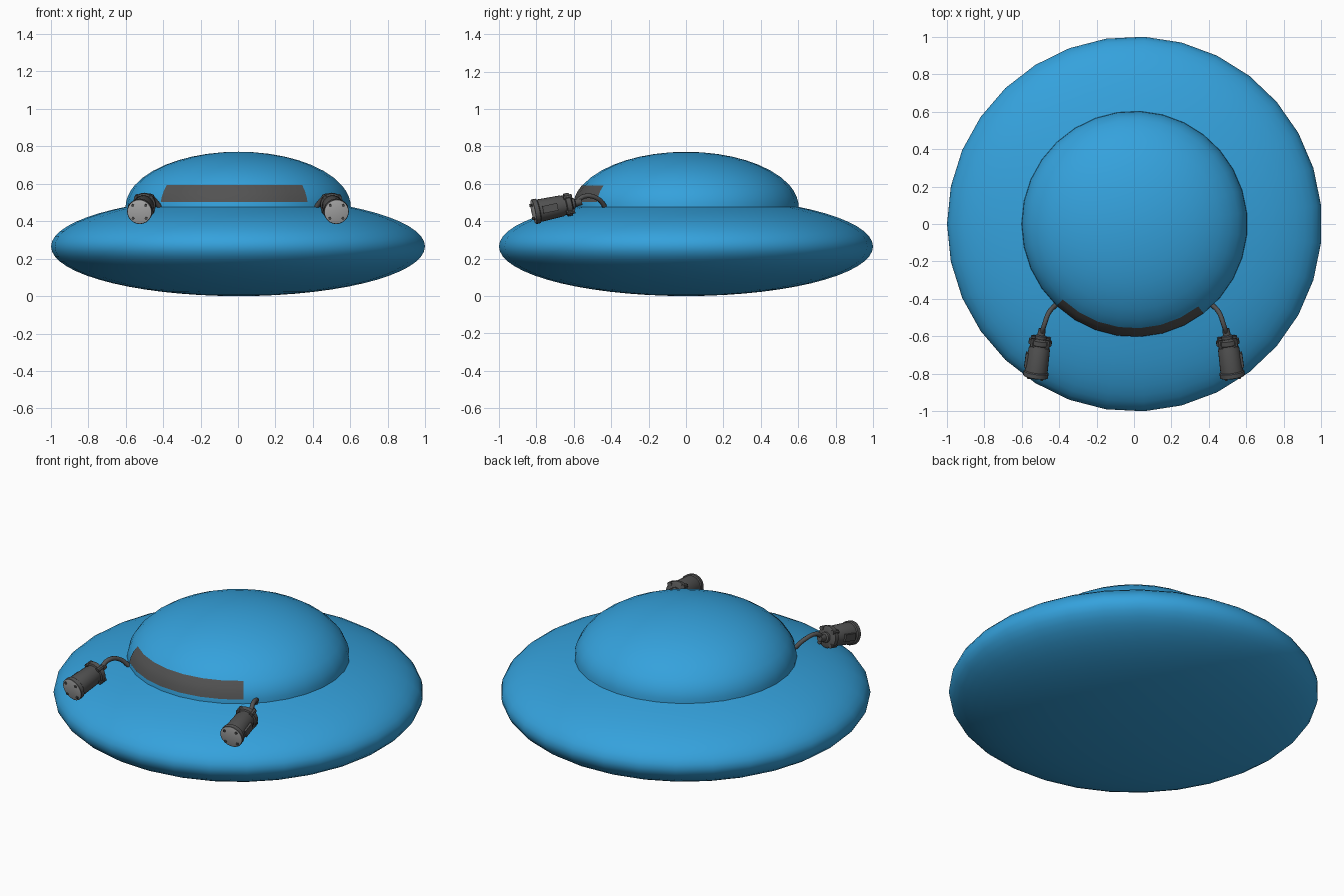
import bpy, bmesh
from math import sin, cos, pi, radians
from mathutils import Vector, Matrix

if "Cube" in bpy.data.objects:
    bpy.data.objects.remove(bpy.data.objects["Cube"])


def material(name, rgb):
    m = bpy.data.materials.new(name)
    m.diffuse_color = (*rgb, 1)
    m.use_nodes = True
    m.node_tree.nodes["Principled BSDF"].inputs["Base Color"].default_value = m.diffuse_color
    return m


BLUE = material("blue_paint", (0.035, 0.36, 0.72))
DARK = material("dark_metal", (0.085, 0.085, 0.085))
LIGHT = material("light_metal", (0.42, 0.42, 0.42))


def finish(bm, name, mat, matrix=Matrix()):
    bmesh.ops.remove_doubles(bm, verts=bm.verts, dist=1e-5)
    bm.transform(matrix)
    mesh = bpy.data.meshes.new(name)
    bm.to_mesh(mesh)
    bm.free()
    mesh.materials.append(mat)
    ob = bpy.data.objects.new(name, mesh)
    bpy.context.collection.objects.link(ob)
    return ob


def lathe(name, profile, mat, sides, matrix=Matrix(), first=0, last=None):
    """Revolve (radius, height) points, listed bottom to top on the outside."""
    last = sides if last is None else last
    bm = bmesh.new()
    cols = []
    for k in range(first, last + 1):
        a = pi + 2 * pi * k / sides
        cols.append([bm.verts.new((r * cos(a), r * sin(a), z)) for r, z in profile])
    for c, d in zip(cols, cols[1:]):
        for i in range(len(profile) - 1):
            quad = [c[i], d[i], d[i + 1], c[i + 1]]
            if profile[i][0] == 0:
                quad.pop(1)
            elif profile[i + 1][0] == 0:
                quad.pop(2)
            bm.faces.new(quad)
    return finish(bm, name, mat, matrix)


SIDES = 31
R = 1.0013
centre = Matrix.Translation((0.0026, 0, 0))

# Saucer hull: lower part of a flat ellipsoid, up to the dome seam
angles = [-90 + 6 * i for i in range(24)] + [53.13]
hull = [(0 if a == -90 else R * cos(radians(a)), 0.265 + 0.265 * sin(radians(a))) for a in angles]
lathe("saucer_hull", hull, BLUE, SIDES, centre)


# Dome and the window band on its front
def dome_profile(degs, grow=0.0):
    return [(0 if a == 90 else (0.603 + grow) * cos(radians(a)),
             0.476 + (0.295 + grow) * sin(radians(a))) for a in degs]


band = [4.9, 11, 17, 23]
lathe("dome", dome_profile([0] + band + [32, 41, 50, 58, 66, 74, 82, 90]), BLUE, SIDES, centre)
lathe("front_window", dome_profile(band, 0.002), DARK, SIDES, centre, 4, 11)

# Front lamps on bent arms, one on each side
housing = [(0, 0), (0.048, 0), (0.062, 0.007), (0.062, 0.032), (0.053, 0.036), (0.053, 0.046),
           (0.057, 0.055), (0.061, 0.18), (0.067, 0.185), (0.067, 0.208), (0.063, 0.211)]
lens = [(0.063, 0.211), (0.045, 0.215), (0, 0.217)]
socket = [(0, -0.055), (0.018, -0.055), (0.021, -0.02), (0.03, -0.015), (0.03, 0.002)]

for side, s in (("left", -1), ("right", 1)):
    back = Vector((s * 0.498, -0.612, 0.493))
    front = Vector((s * 0.526, -0.815, 0.45))
    frame = Matrix.Translation(back) @ (front - back).to_track_quat('Z', 'Y').to_matrix().to_4x4()

    lathe(side + "_lamp_housing", housing, DARK, 24, frame)
    lathe(side + "_lamp_lens", lens, LIGHT, 24, frame)
    lathe(side + "_lamp_socket", socket, DARK, 12, frame)

    # Bolts around the lens and the rear collar
    bm = bmesh.new()
    for i in range(4):
        a = pi / 4 + i * pi / 2
        for r, z, size in ((0.05, 0.213, 0.008), (0.056, 0.019, 0.013)):
            bmesh.ops.create_cone(bm, cap_ends=True, segments=8, radius1=size, radius2=size,
                                  depth=0.012 if z > 0.1 else 0.046,
                                  matrix=Matrix.Translation((r * cos(a), r * sin(a), z)))
    finish(bm, side + "_lamp_bolts", DARK, frame)

    # Small plate on the outer side of the housing
    bm = bmesh.new()
    out = frame.to_3x3().inverted() @ Vector((s, 0, 0))
    a = Vector((out.x, out.y)).normalized() * 0.058
    turn = Matrix.Rotation(Vector((1, 0)).angle_signed(a) * -1, 4, 'Z')
    bmesh.ops.create_cube(bm, size=1, matrix=turn @ Matrix.Translation((0.058, 0, 0.125))
                          @ Matrix.Diagonal((0.02, 0.04, 0.08, 1)))
    finish(bm, side + "_lamp_plate", DARK, frame)

    # Arm from the dome seam to the socket
    curve = bpy.data.curves.new(side + "_lamp_arm", 'CURVE')
    curve.dimensions = '3D'
    curve.bevel_depth = 0.013
    curve.bevel_resolution = 2
    curve.resolution_u = 5
    curve.use_fill_caps = True
    spline = curve.splines.new('BEZIER')
    points = [(0.41, -0.425, 0.465), (0.455, -0.474, 0.522),
              (0.481, -0.545, 0.533), (0.494, -0.585, 0.502)]
    spline.bezier_points.add(len(points) - 1)
    for p, (x, y, z) in zip(spline.bezier_points, points):
        p.co = (s * x, y, z)
        p.handle_left_type = p.handle_right_type = 'AUTO'
    curve.materials.append(DARK)
    bpy.context.collection.objects.link(bpy.data.objects.new(side + "_lamp_arm", curve))

# Smooth shading with sharp seams
for ob in bpy.data.objects:
    if ob.type == 'MESH':
        ob.select_set(True)
        bpy.context.view_layer.objects.active = ob
bpy.ops.object.shade_smooth_by_angle(angle=radians(32))
